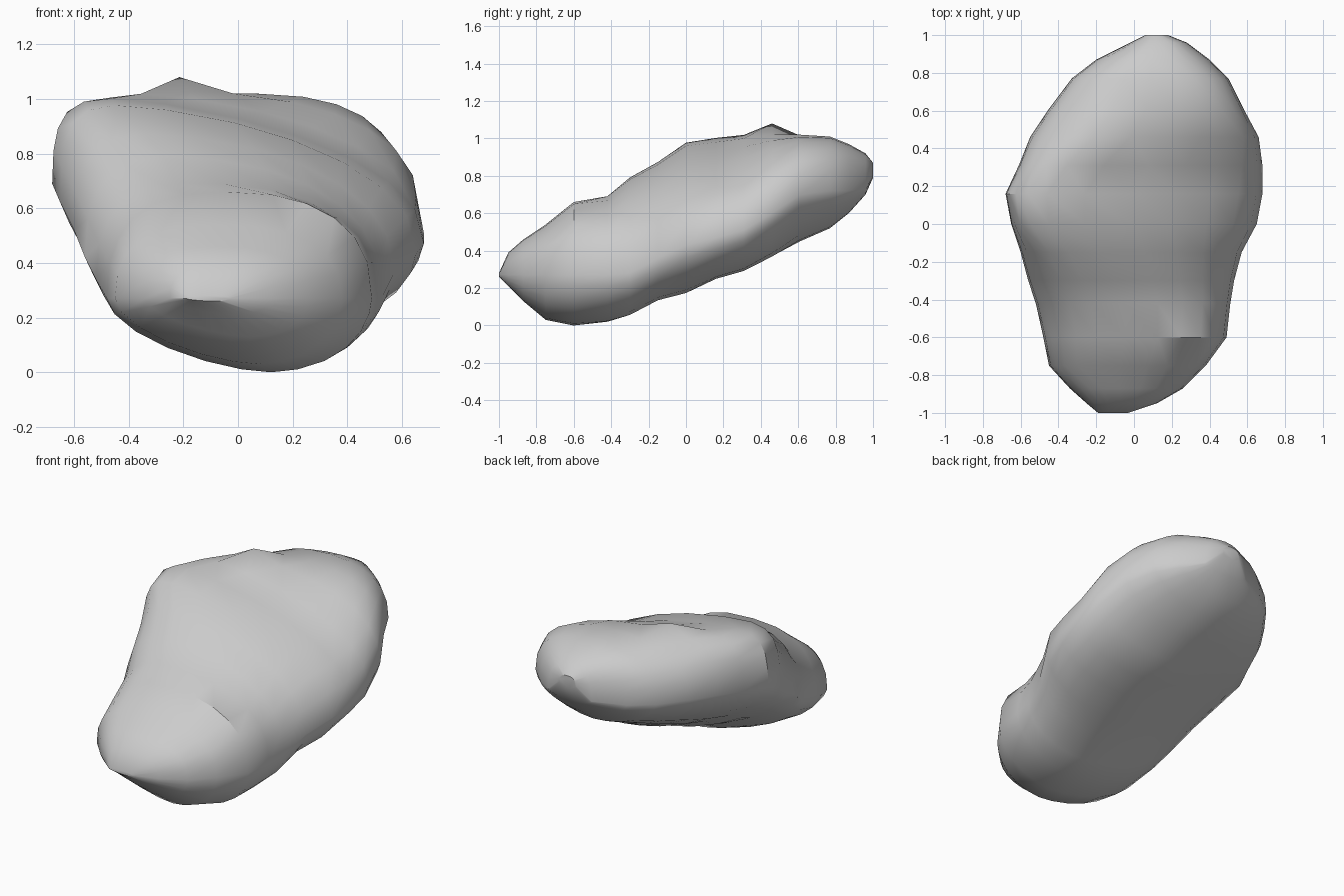
import bpy, bmesh, math

cube = bpy.data.objects.get("Cube")
if cube:
    bpy.data.objects.remove(cube, do_unlink=True)

# Stone colour
stone = bpy.data.materials.new("stone grey")
stone.use_nodes = True
grey = (0.6, 0.6, 0.6, 1)
stone.diffuse_color = grey
stone.node_tree.nodes["Principled BSDF"].inputs["Base Color"].default_value = grey

# Cross-sections from front to back:
# y, left rim x and z, right rim x and z, lowest z, highest z, crown lean
SECTIONS = [
    (-1.0, -.19, .27, -.03, .27, .26, .28, 0),
    (-.95, -.25, .27, .12, .27, .21, .39, -.05),
    (-.87, -.34, .27, .26, .27, .13, .46, -.1),
    (-.75, -.45, .27, .38, .27, .03, .54, -.1),
    (-.6, -.48, .27, .49, .27, 0, .66, -.1),
    (-.42, -.52, .34, .51, .27, .02, .69, -.1),
    (-.3, -.56, .42, .53, .28, .06, .78, -.15),
    (-.15, -.6, .52, .57, .36, .14, .86, -.25),
    (0, -.65, .62, .65, .43, .18, .96, -.4),
    (.16, -.68, .69, .68, .47, .26, .98, -.38),
    (.31, -.61, .7, .68, .51, .3, 1.0, -.3),
    (.46, -.55, .72, .66, .6, .37, 1.02, -.12),
    (.61, -.45, .72, .58, .7, .45, 1.02, 0),
    (.77, -.33, .72, .5, .72, .52, 1.01, 0),
    (.87, -.2, .72, .4, .72, .6, .97, 0),
    (.96, -.02, .73, .28, .73, .7, .92, 0),
    (1.0, .06, .82, .18, .82, .79, .87, 0),
]
SIDES = 24


def power(value, exponent):
    return math.copysign(abs(value) ** exponent, value)


def section_ring(bm, y, x0, z0, x1, z1, low, high, crown_lean):
    """Boxy leaning crown and tapered belly, joined at a tilted rim."""
    ring = []
    for i in range(SIDES):
        angle = math.tau * i / SIDES
        upper = i <= SIDES / 2
        fullness = 0.8 if upper else 1.15
        lean = crown_lean if upper else 0.15 * (1 - y)
        c = power(math.cos(angle), fullness)
        s = power(math.sin(angle), fullness)
        across = (1 + c + lean * (1 - c * c)) / 2
        peak_rim = z0 + (z1 - z0) * (1 + lean) / 2
        depth = high - peak_rim if upper else peak_rim - low
        x = x0 + (x1 - x0) * across
        z = z0 + (z1 - z0) * across + s * depth
        ring.append(bm.verts.new((x, y, z)))
    return ring


# Boulder body lofted through the sections
bm = bmesh.new()
rings = [section_ring(bm, *section) for section in SECTIONS]
for a, b in zip(rings, rings[1:]):
    for i in range(SIDES):
        j = (i + 1) % SIDES
        bm.faces.new((a[i], a[j], b[j], b[i]))
bm.faces.new(rings[0])
bm.faces.new(rings[-1])

# Small summit point
summit = min(bm.verts, key=lambda v: math.dist(v.co, (-.19, .46, 1.08)))
summit.co.z = 1.08
bmesh.ops.recalc_face_normals(bm, faces=bm.faces)

mesh = bpy.data.meshes.new("boulder")
bm.to_mesh(mesh)
bm.free()
mesh.materials.append(stone)
boulder = bpy.data.objects.new("boulder", mesh)
bpy.context.collection.objects.link(boulder)

# Soft shading with the sharp rim kept
bpy.ops.object.select_all(action="DESELECT")
boulder.select_set(True)
bpy.context.view_layer.objects.active = boulder
bpy.ops.object.shade_smooth_by_angle(angle=math.radians(35))
